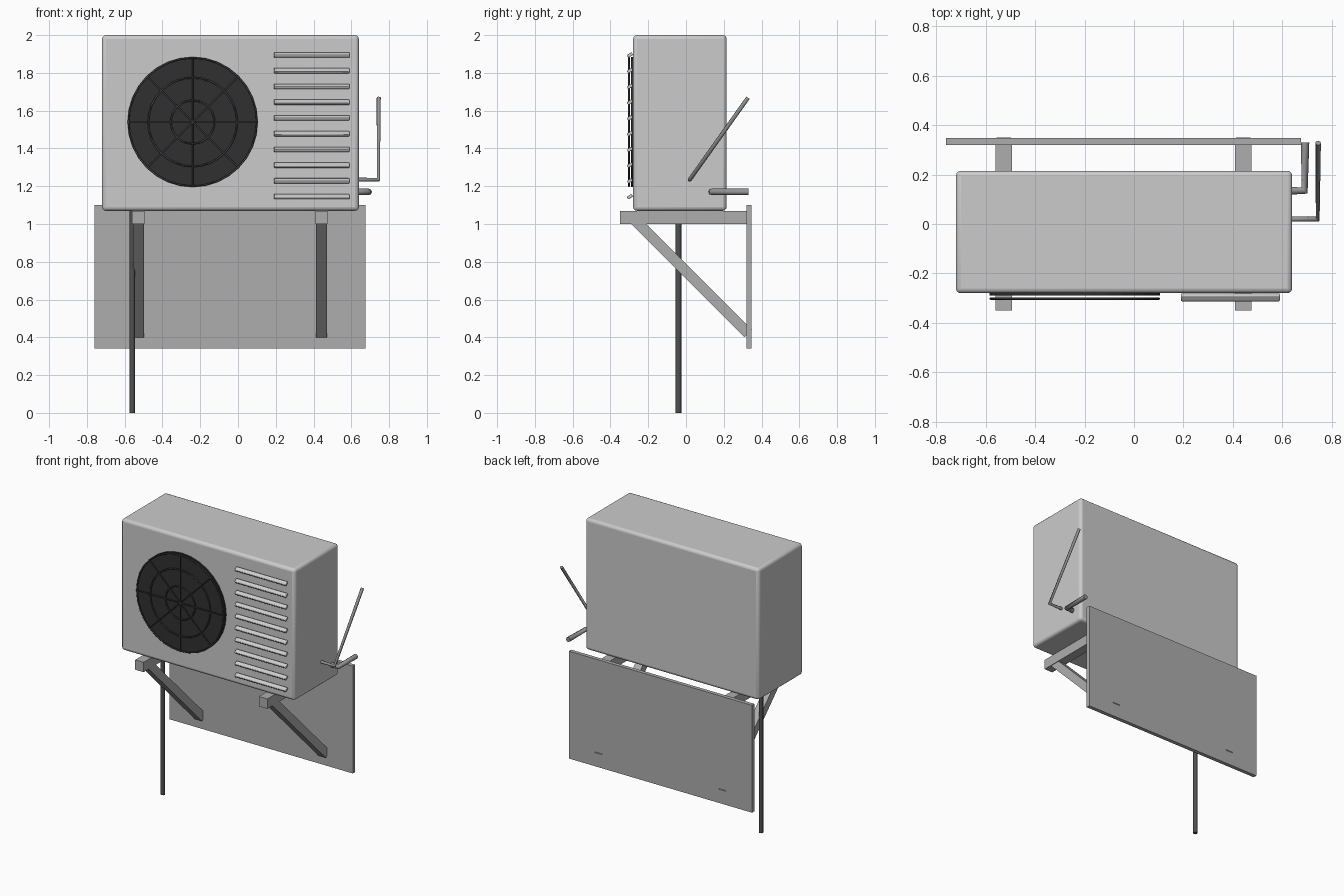
import bpy, math
from mathutils import Vector

if "Cube" in bpy.data.objects:
    bpy.data.objects.remove(bpy.data.objects["Cube"])


def material(name, v):
    m = bpy.data.materials.new(name)
    m.diffuse_color = (v, v, v, 1)
    m.use_nodes = True
    m.node_tree.nodes["Principled BSDF"].inputs["Base Color"].default_value = m.diffuse_color
    return m


STEEL = material("steel_grey", 0.42)
PIPE = material("pipe_grey", 0.3)
DARK = material("dark_grille", 0.03)
WIRE = material("grille_wire", 0.06)
HOSE = material("hose_dark", 0.08)


def box(name, lo, hi, mat=None, bevel=0, segments=2):
    lo, hi = Vector(lo), Vector(hi)
    bpy.ops.mesh.primitive_cube_add(size=1, location=(lo + hi) / 2)
    o = bpy.context.object
    o.name = name
    o.scale = hi - lo
    bpy.ops.object.transform_apply(location=False, rotation=False, scale=True)
    if mat:
        o.data.materials.append(mat)
    if bevel:
        b = o.modifiers.new("bevel", 'BEVEL')
        b.width, b.segments = bevel, segments
        bpy.ops.object.shade_smooth_by_angle(angle=math.radians(40))
    return o


def tube(name, points, radius, mat, cyclic=False, res=2):
    c = bpy.data.curves.new(name, 'CURVE')
    c.dimensions = '3D'
    c.bevel_depth, c.bevel_resolution = radius, res
    c.use_fill_caps = not cyclic
    s = c.splines.new('POLY')
    s.points.add(len(points) - 1)
    for p, co in zip(s.points, points):
        p.co = (*co, 1)
    s.use_cyclic_u = cyclic
    c.materials.append(mat)
    o = bpy.data.objects.new(name, c)
    bpy.context.collection.objects.link(o)
    return o


# Cabinet
box("cabinet", (-0.72, -0.28, 1.07), (0.64, 0.215, 2.0), bevel=0.02, segments=3)

# Wall plate
box("wall_plate", (-0.76, 0.32, 0.34), (0.675, 0.347, 1.10), STEEL)

# Two brackets: horizontal arm and diagonal strut
for side, x in (("left", -0.527), ("right", 0.442)):
    box("arm_" + side, (x - 0.033, -0.35, 1.0), (x + 0.033, 0.33, 1.07), STEEL)
    a, b = Vector((x, -0.27, 1.02)), Vector((x, 0.33, 0.42))
    half = (b - a).length / 2
    s = box("strut_" + side, (-0.029, -half, -0.028), (0.029, half, 0.028), STEEL)
    s.location = (a + b) / 2
    s.rotation_euler.x = -math.pi / 4

# Fan opening
cx, cz, R, SIDES = -0.24, 1.54, 0.345, 32
bpy.ops.mesh.primitive_cylinder_add(vertices=SIDES, radius=R, depth=0.02,
                                    location=(cx, -0.28, cz),
                                    rotation=(math.pi / 2, 0, 0))
bpy.context.object.name = "fan_opening"
bpy.context.object.data.materials.append(DARK)


def polar(r, a):
    return (cx + r * math.cos(a), -0.302, cz + r * math.sin(a))


# Fan guard rings and spokes
for i, r in enumerate((0.115, 0.235, 0.34)):
    tube(f"guard_ring_{i + 1}",
         [polar(r, math.tau * k / SIDES) for k in range(SIDES)], 0.005, WIRE, True, 1)
for i in range(4):
    a = math.pi * i / 4
    tube(f"guard_spoke_{i + 1}", [polar(0.34, a), polar(-0.34, a)], 0.004, WIRE, res=1)

# Tilted louvres
for i in range(10):
    z = 1.145 + i * 0.0833
    o = box(f"louvre_{i + 1}", (0.19, -0.312, z - 0.0085), (0.59, -0.282, z + 0.0085),
            bevel=0.004)
    o.rotation_euler.x = math.radians(35)

# Refrigerant pipes on the right side
tube("thin_pipe", [(0.62, 0.02, 1.235), (0.743, 0.02, 1.235), (0.745, 0.328, 1.668)],
     0.011, PIPE)
tube("thick_pipe", [(0.62, 0.135, 1.17), (0.69, 0.135, 1.17), (0.692, 0.33, 1.17)],
     0.017, PIPE)

# Drain hose
tube("drain_hose", [(-0.56, -0.04, 0), (-0.56, -0.04, 1.08)], 0.015, HOSE)
